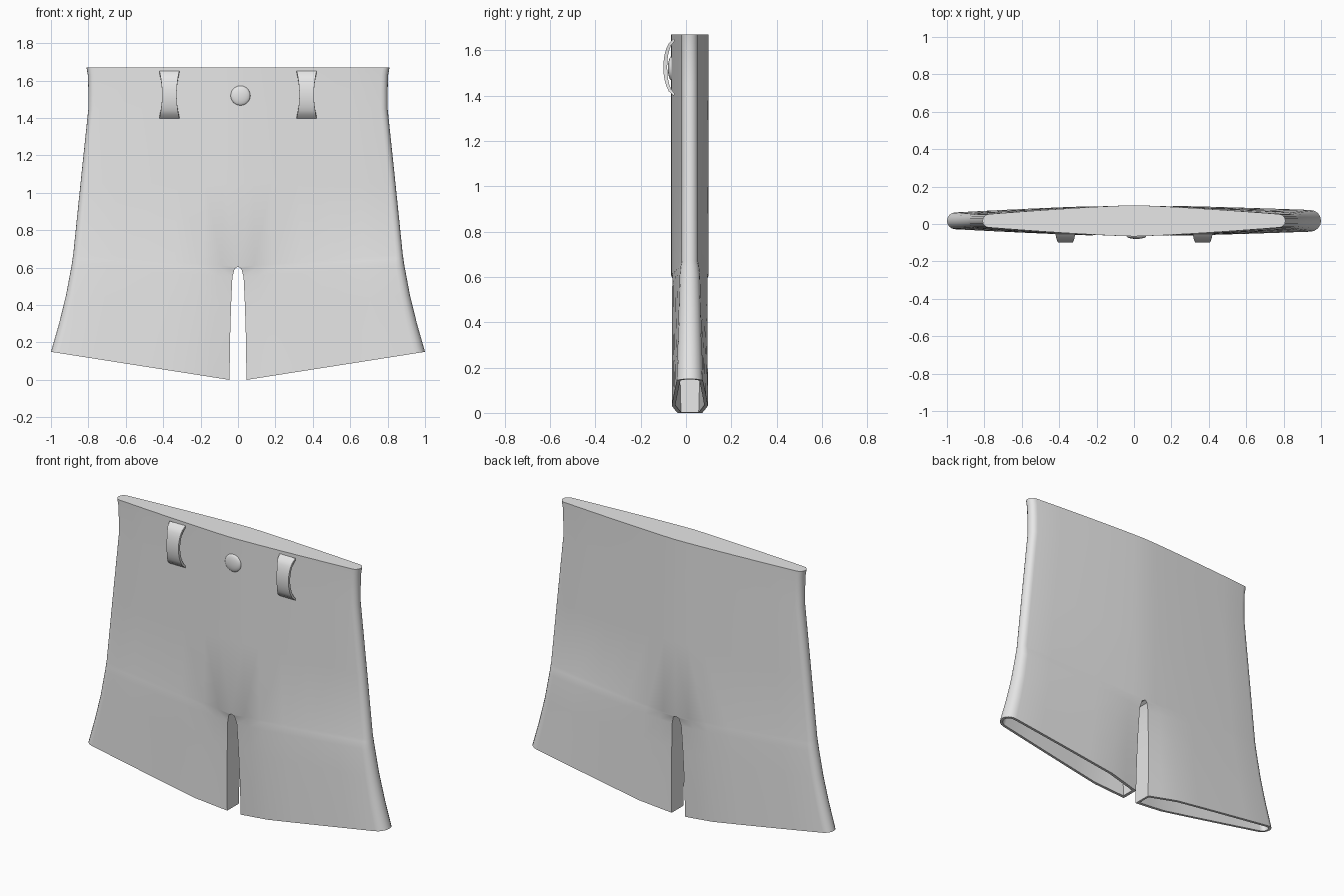
import bpy, bmesh, math

cube = bpy.data.objects.get("Cube")
if cube:
    bpy.data.objects.remove(cube)

fabric = bpy.data.materials.new("light_grey")
fabric.use_nodes = True
fabric.diffuse_color = (0.8, 0.8, 0.8, 1)
fabric.node_tree.nodes["Principled BSDF"].inputs["Base Color"].default_value = (0.8, 0.8, 0.8, 1)

MID_Y = 0.017     # depth of the side seams
CENTRE_H = 0.083  # half depth at the middle
CROTCH = 5        # row where the legs join
# inner z, outer z, inner x, outer x
ROWS = [(0.0, 0.15, 0.045, 1.0), (0.2, 0.3, 0.043, 0.957), (0.4, 0.45, 0.037, 0.92),
        (0.55, 0.61, 0.03, 0.89), (0.595, 0.65, 0.018, 0.884), (0.605, 0.67, 0, 0.881),
        (1.05, 1.05, 0, 0.842), (1.45, 1.45, 0, 0.8), (1.55, 1.55, 0, 0.8),
        (1.63, 1.63, 0, 0.803), (1.67, 1.67, 0, 0.81)]
COLUMNS = [0, 0.1, 0.22, 0.4, 0.6, 0.8, 1]


def finish(name, bm, angle=35):
    bmesh.ops.recalc_face_normals(bm, faces=bm.faces)
    mesh = bpy.data.meshes.new(name)
    bm.to_mesh(mesh)
    bm.free()
    obj = bpy.data.objects.new(name, mesh)
    bpy.context.collection.objects.link(obj)
    mesh.materials.append(fabric)
    bpy.ops.object.select_all(action='DESELECT')
    obj.select_set(True)
    bpy.context.view_layer.objects.active = obj
    bpy.ops.object.shade_smooth_by_angle(angle=math.radians(angle))
    return obj


def section(bm, side, i, wall=0):
    """One cross-section from front inner edge, round the side seam, to back inner edge."""
    z_in, z_out, x_in, x_out = ROWS[i]
    leg = max(0, 1 - i / CROTCH)
    hem_h = 0.058 if side > 0 else 0.045
    end_h = 0.036 + (hem_h - 0.036) * leg
    turn = x_out - end_h
    half = []
    for u in COLUMNS:
        h = end_h + (CENTRE_H - end_h) * (1 - u ** 1.3)
        h -= 0.028 * leg * max(0, 1 - u / 0.22)
        x = x_in + wall + (turn - x_in - wall) * u
        half.append((x, h - wall))
    r = end_h - wall
    half += [(turn + r * math.sin(a), r * math.cos(a))
             for a in (math.pi * k / 8 for k in (1, 2, 3))]
    outline = [(x, -h) for x, h in half] + [(turn + r, 0)] + [(x, h) for x, h in reversed(half)]
    return [bm.verts.new((side * x, MID_Y + y,
                          z_in + (z_out - z_in) * (x - x_in) / (x_out - x_in)))
            for x, y in outline]


def bridge(bm, a, b, closed):
    n = len(a)
    for k in range(n if closed else n - 1):
        m = (k + 1) % n
        bm.faces.new((a[k], a[m], b[m], b[k]))


# Body with two hollow legs and a closed waist
bm = bmesh.new()
for side in (-1, 1):
    outer = [section(bm, side, i) for i in range(len(ROWS))]
    for i in range(len(ROWS) - 1):
        bridge(bm, outer[i], outer[i + 1], i < CROTCH)
    bm.faces.new(outer[-1])
    inner = [section(bm, side, i, 0.016) for i in range(CROTCH)]
    bridge(bm, outer[0], inner[0], True)
    for a, b in zip(inner, inner[1:]):
        bridge(bm, a, b, True)
    bm.faces.new(inner[-1])
bmesh.ops.remove_doubles(bm, verts=bm.verts, dist=0.0005)
finish("shorts_body", bm)

# Belt loops: arched straps, narrower in the middle
for side, name in ((1, "left_belt_loop"), (-1, "right_belt_loop")):
    bm = bmesh.new()
    steps = 12
    rings = []
    for k in range(steps + 1):
        t = 2 * k / steps - 1
        width = 0.039 + 0.014 * t * t
        bow = math.sqrt(max(0, 1 - 0.98 * t * t))
        rings.append([bm.verts.new((side * 0.367 + sx * width, -0.045 - depth * bow,
                                    1.525 + reach * t))
                      for sx, depth, reach in ((-1, 0.055, 0.127), (1, 0.055, 0.127),
                                               (1, 0.038, 0.115), (-1, 0.038, 0.115))])
    for a, b in zip(rings, rings[1:]):
        bridge(bm, a, b, True)
    bm.faces.new(rings[0])
    bm.faces.new(rings[-1])
    finish(name, bm)

# Domed button
bm = bmesh.new()
bmesh.ops.create_uvsphere(bm, u_segments=24, v_segments=12, radius=0.053)
bmesh.ops.scale(bm, vec=(1, 0.3, 1), verts=bm.verts)
button = finish("waist_button", bm, 60)
button.location = (0.013, -0.064, 1.52)
